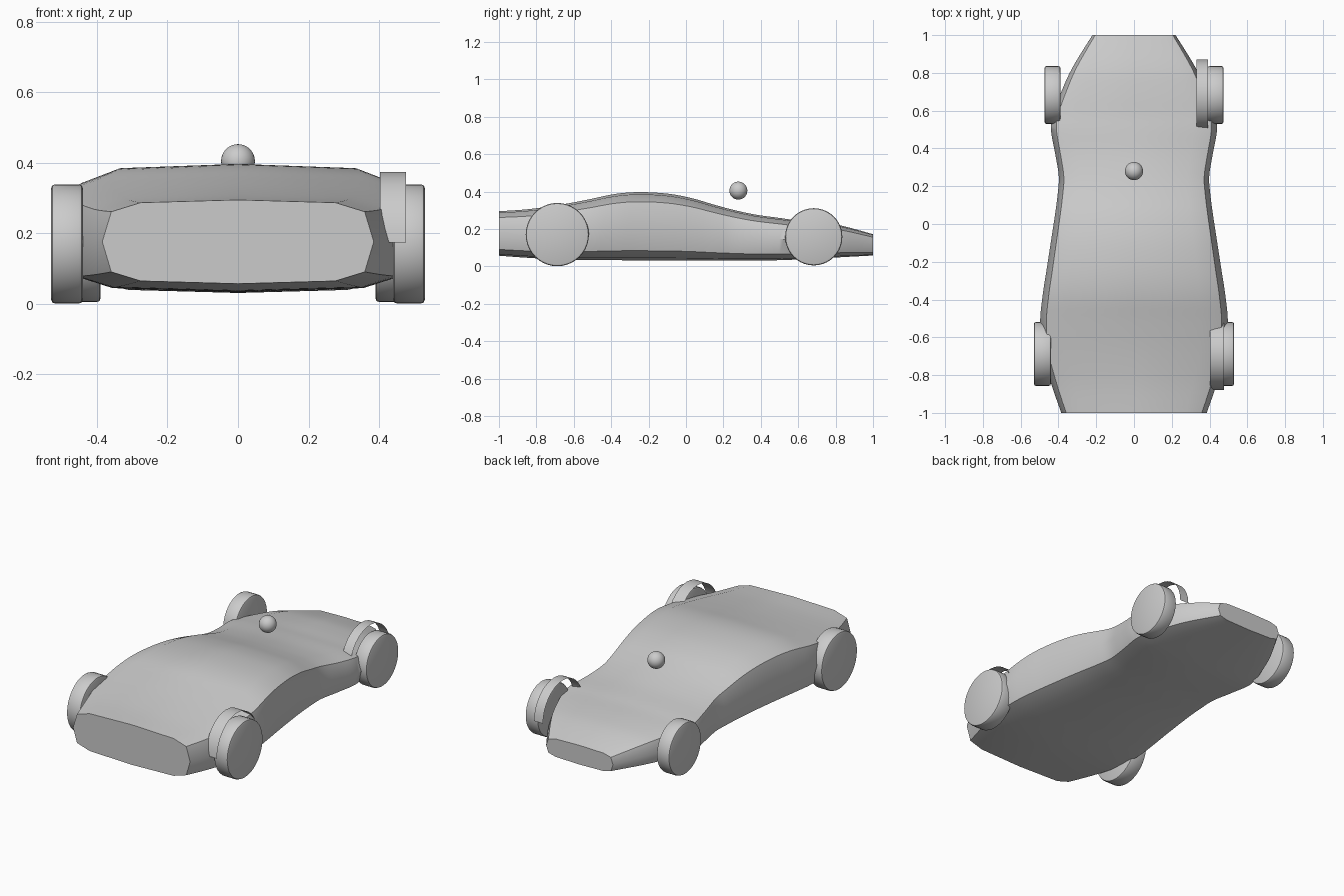
import bpy, bmesh, math
from mathutils import Matrix

if "Cube" in bpy.data.objects:
    bpy.data.objects.remove(bpy.data.objects["Cube"])


def finish(bm, name, smooth=True, fix=True):
    if fix:
        bmesh.ops.recalc_face_normals(bm, faces=bm.faces[:])
    me = bpy.data.meshes.new(name)
    bm.to_mesh(me)
    bm.free()
    ob = bpy.data.objects.new(name, me)
    bpy.context.collection.objects.link(ob)
    bpy.context.view_layer.objects.active = ob
    ob.select_set(True)
    if smooth:
        bpy.ops.object.shade_smooth_by_angle(angle=math.radians(40))
    ob.select_set(False)
    return ob


def spline(p0, p1, p2, p3, t):
    return [0.5 * (2 * b + (c - a) * t + (2 * a - 5 * b + 4 * c - d) * t * t
            + (3 * b - a - 3 * c + d) * t ** 3) for a, b, c, d in zip(p0, p1, p2, p3)]


# Body: stations of (y, half width, top, bottom), lofted with a rounded section
stations = [(-1, .385, .295, .057), (-.85, .437, .305, .046), (-.68, .485, .328, .037),
            (-.52, .497, .358, .034), (-.38, .484, .387, .033), (-.25, .464, .397, .032),
            (-.1, .441, .389, .032), (.03, .421, .365, .032), (.15, .405, .330, .031),
            (.25, .398, .303, .031), (.37, .417, .277, .031), (.5, .44, .259, .033),
            (.58, .430, .248, .036), (.7, .385, .237, .042), (.83, .325, .218, .049),
            (1, .22, .172, .058)]


def signed_power(v, p=.48):
    return math.copysign(abs(v) ** p, v) if abs(v) > 1e-6 else 0


pts = [stations[0]] + stations + [stations[-1]]
rows = []
for i in range(1, len(pts) - 2):
    rows += [spline(*pts[i - 1:i + 3], k / 4) for k in range(4)]
rows.append(stations[-1])
bm = bmesh.new()
rings = []
for y, w, top, bottom in rows:
    c, h = (top + bottom) / 2, (top - bottom) / 2
    angles = [math.tau * k / 12 for k in range(12)]
    rings.append([bm.verts.new((w * signed_power(math.cos(a)), y,
                                c + h * signed_power(math.sin(a)))) for a in angles])
for a, b in zip(rings, rings[1:]):
    for k in range(12):
        bm.faces.new((a[k], a[(k + 1) % 12], b[(k + 1) % 12], b[k]))
bm.faces.new(rings[0])
bm.faces.new(rings[-1])
finish(bm, "car_body")


# Wheels: bevelled discs on both sides
def wheel(name, x, y, z, r, width):
    bm = bmesh.new()
    bmesh.ops.create_cone(bm, cap_ends=True, segments=40, radius1=r, radius2=r, depth=width,
                          matrix=Matrix.Translation((x, y, z)) @ Matrix.Rotation(math.pi / 2, 4, 'Y'))
    rims = [e for e in bm.edges if any(len(f.verts) > 4 for f in e.link_faces)]
    bmesh.ops.bevel(bm, geom=rims, offset=.011, segments=2, profile=.5, affect='EDGES')
    finish(bm, name)


for side, s in (("left", -1), ("right", 1)):
    wheel("front_wheel_" + side, s * .485, -.688, .170, .169, .09)
    wheel("rear_wheel_" + side, s * .432, .683, .158, .153, .085)


# Wheel arches: thin half bands, on the right side only
def arch(name, x0, x1, y, z, ry, rz):
    bm = bmesh.new()
    n = 16
    rows = []
    for k in range(n + 1):
        a = math.pi * k / n
        rows.append([bm.verts.new((x, y + ry * math.cos(a), z + rz * math.sin(a))) for x in (x0, x1)])
    for a, b in zip(rows, rows[1:]):
        bm.faces.new((a[0], a[1], b[1], b[0]))
    finish(bm, name, fix=False)


arch("front_wheel_arch", .403, .476, -.688, .174, .19, .2)
arch("rear_wheel_arch", .332, .391, .683, .163, .187, .187)

# Ball floating above the rear deck
bm = bmesh.new()
bmesh.ops.create_uvsphere(bm, u_segments=32, v_segments=16, radius=.048,
                          matrix=Matrix.Translation((0, .28, .405)))
finish(bm, "roof_ball")
